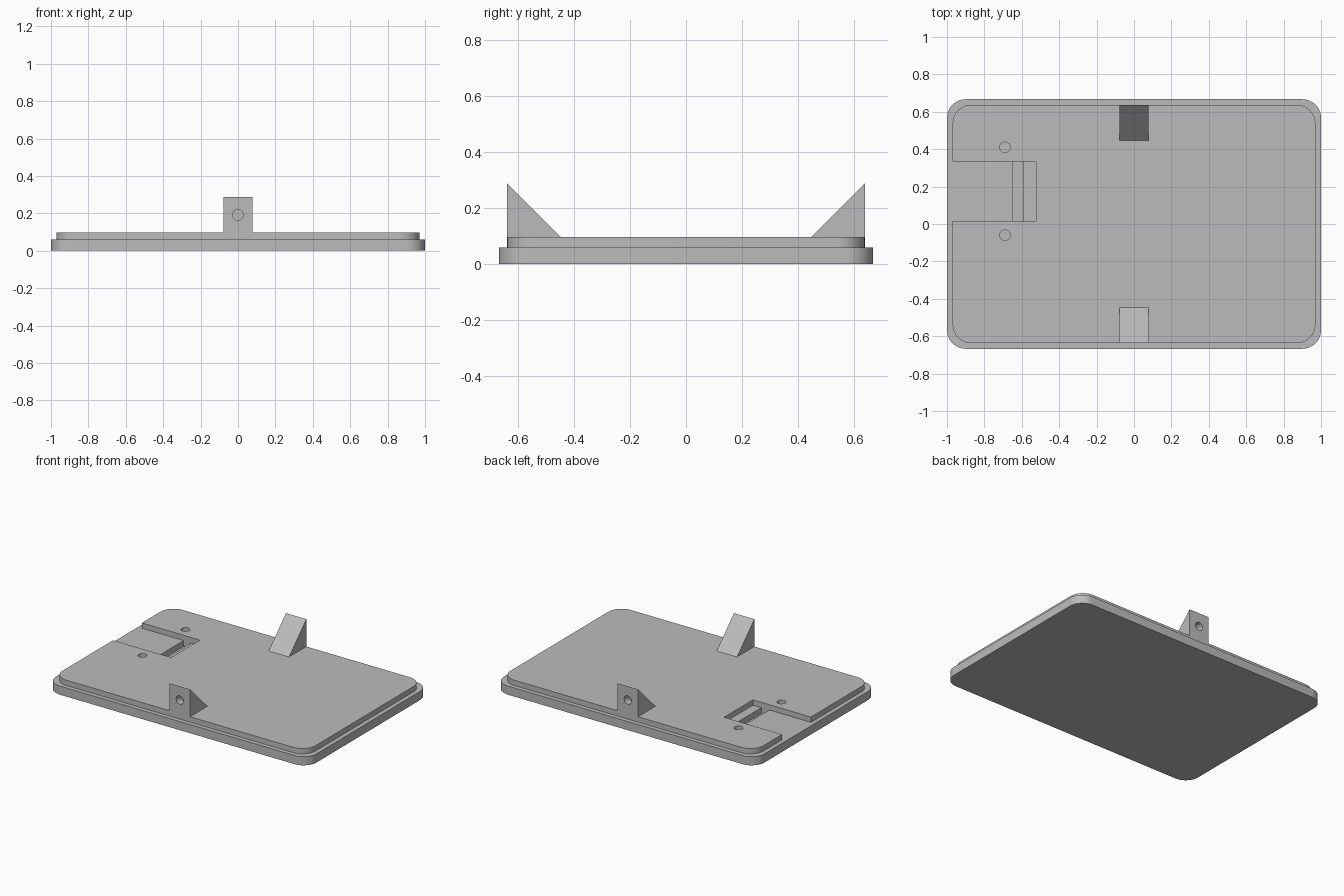
import bpy, bmesh, math

if "Cube" in bpy.data.objects:
    bpy.data.objects.remove(bpy.data.objects["Cube"], do_unlink=True)

grey = bpy.data.materials.new("plain_grey")
grey.use_nodes = True
COLOUR = (0.5, 0.5, 0.5, 1)
grey.diffuse_color = COLOUR
grey.node_tree.nodes["Principled BSDF"].inputs["Base Color"].default_value = COLOUR


def prism(name, points, offset):
    """Extrude a flat outline along an offset vector."""
    bm = bmesh.new()
    face = bm.faces.new([bm.verts.new(p) for p in points])
    ext = bmesh.ops.extrude_face_region(bm, geom=[face])
    moved = [v for v in ext["geom"] if isinstance(v, bmesh.types.BMVert)]
    bmesh.ops.translate(bm, vec=offset, verts=moved)
    bmesh.ops.recalc_face_normals(bm, faces=bm.faces)
    mesh = bpy.data.meshes.new(name)
    bm.to_mesh(mesh)
    bm.free()
    mesh.materials.append(grey)
    obj = bpy.data.objects.new(name, mesh)
    bpy.context.collection.objects.link(obj)
    return obj


def rounded_plate(name, hx, hy, radius, z0, z1, steps=10):
    points = []
    for i, (sx, sy) in enumerate([(1, 1), (-1, 1), (-1, -1), (1, -1)]):
        for k in range(steps + 1):
            a = (i + k / steps) * math.pi / 2
            points.append((sx * (hx - radius) + radius * math.cos(a),
                           sy * (hy - radius) + radius * math.sin(a), z0))
    return prism(name, points, (0, 0, z1 - z0))


def box(name, x0, x1, y0, y1, z0, z1):
    return prism(name, [(x0, y0, z0), (x1, y0, z0), (x1, y1, z0), (x0, y1, z0)],
                 (0, 0, z1 - z0))


def cylinder(name, centre, radius, axis, length):
    """Round cutter running along z or y from its centre point."""
    cx, cy, cz = centre
    points = []
    for k in range(32):
        u = radius * math.cos(k * math.tau / 32)
        v = radius * math.sin(k * math.tau / 32)
        points.append((cx + u, cy + v, cz) if axis == "z" else (cx + u, cy, cz + v))
    return prism(name, points, (0, 0, length) if axis == "z" else (0, length, 0))


def cut(target, cutter):
    mod = target.modifiers.new("cut", "BOOLEAN")
    mod.operation = "DIFFERENCE"
    mod.solver = "EXACT"
    mod.object = cutter
    bpy.ops.object.select_all(action="DESELECT")
    bpy.context.view_layer.objects.active = target
    target.select_set(True)
    bpy.ops.object.modifier_apply(modifier=mod.name)
    bpy.data.objects.remove(cutter, do_unlink=True)


BASE_TOP, LID_TOP, HOOK_TOP = 0.06, 0.097, 0.287
HOOK_Y, HOOK_HALF = 0.637, 0.078

# Stepped cover: wide base plate and slightly smaller raised panel
base = rounded_plate("base_plate", 1, 0.667, 0.1, 0, BASE_TOP)
panel = rounded_plate("raised_panel", 0.97, HOOK_Y, 0.1, BASE_TOP, LID_TOP)

# Latch recess open to the edge, with a deeper slot across it
cut(panel, box("recess_cutter", -1.1, -0.525, 0.017, 0.333, 0, 0.2))
cut(base, box("slot_cutter", -0.65, -0.59, 0.017, 0.333, 0.02, 0.2))

# Screw holes beside the recess
for y in (0.41, -0.06):
    for part in (panel, base):
        cut(part, cylinder("screw_cutter", (-0.69, y, 0.025), 0.028, "z", 0.2))

# Triangular mounting lugs with a blind hole in the outer face
lugs = []
for name, s in (("front_lug", -1), ("back_lug", 1)):
    outline = [(-HOOK_HALF, s * HOOK_Y, LID_TOP),
               (-HOOK_HALF, s * HOOK_Y, HOOK_TOP),
               (-HOOK_HALF, s * 0.447, LID_TOP)]
    lug = prism(name, outline, (2 * HOOK_HALF, 0, 0))
    cut(lug, cylinder("lug_cutter", (0, s * (HOOK_Y + 0.05), 0.192), 0.029, "y", -s * 0.1))
    lugs.append(lug)

# Smooth rounded corners and holes, keep crisp edges
bpy.ops.object.select_all(action="DESELECT")
for obj in [base, panel] + lugs:
    obj.select_set(True)
bpy.context.view_layer.objects.active = base
bpy.ops.object.shade_smooth_by_angle(angle=math.radians(30))
